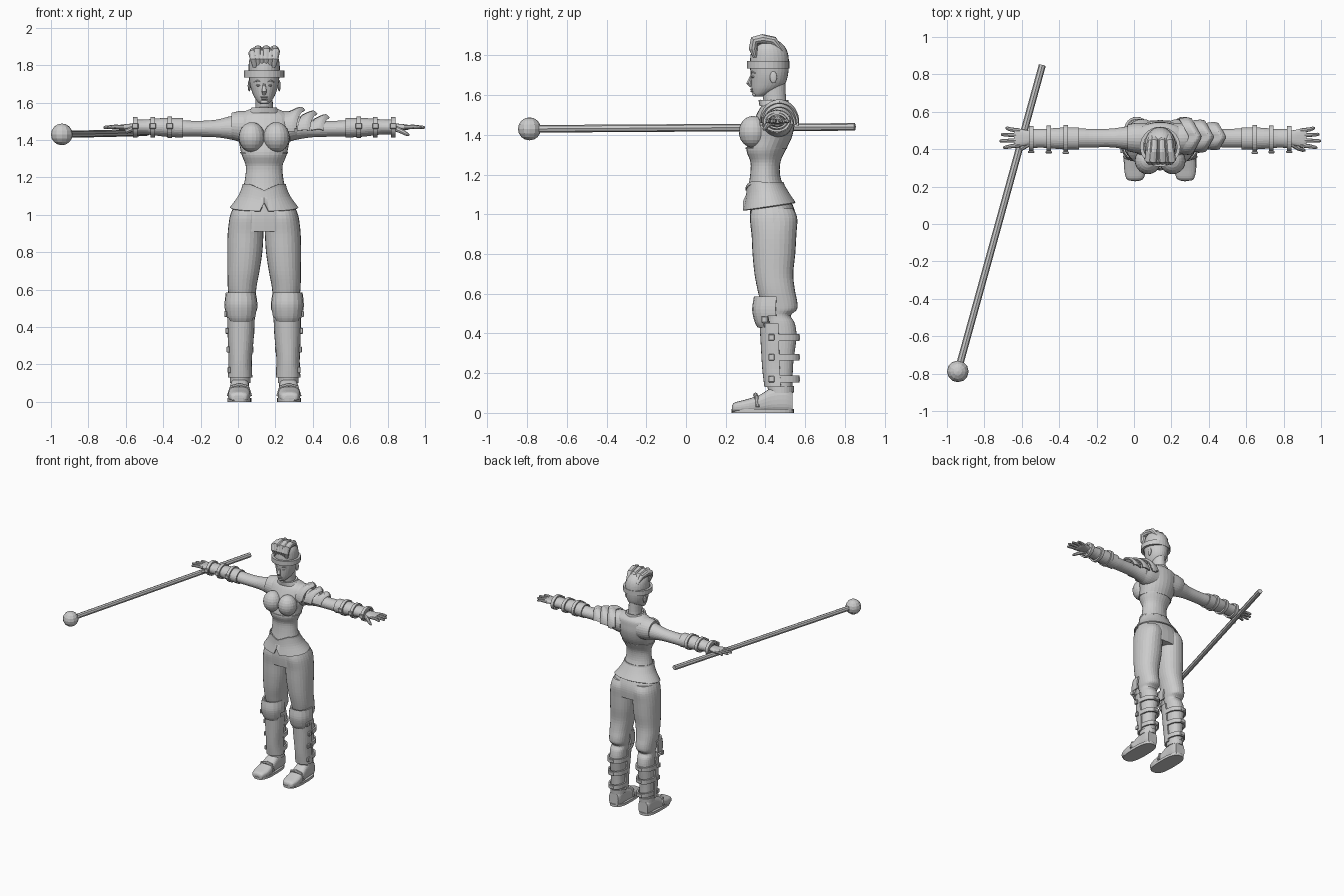
import bpy, bmesh, math
from mathutils import Vector, Matrix

cube = bpy.data.objects.get("Cube")
if cube:
    bpy.data.objects.remove(cube, do_unlink=True)

CENTRE = 0.14          # the figure stands beside the origin, balanced by the staff
parts = []
grey = bpy.data.materials.new("plain grey")
grey.use_nodes = True
grey.diffuse_color = (0.6, 0.6, 0.6, 1)
grey.node_tree.nodes["Principled BSDF"].inputs["Base Color"].default_value = grey.diffuse_color


def finish(name, bm, side=1):
    """Mirror to the given side, shift to the figure's centre and make an object."""
    for v in bm.verts:
        v.co.x = v.co.x * side + CENTRE
    bmesh.ops.recalc_face_normals(bm, faces=bm.faces)
    mesh = bpy.data.meshes.new(name)
    bm.to_mesh(mesh)
    bm.free()
    mesh.materials.append(grey)
    obj = bpy.data.objects.new(name, mesh)
    bpy.context.collection.objects.link(obj)
    parts.append(obj)
    return obj


def skin(name, rings, side=1, cap=True, warp=None, keep=None, thick=0):
    """Bridge rings of points; optionally bend, trim and thicken the result."""
    bm = bmesh.new()
    rows = [[bm.verts.new(p) for p in ring] for ring in rings]
    n = len(rows[0])
    for low, high in zip(rows, rows[1:]):
        for i in range(n):
            j = (i + 1) % n
            bm.faces.new((low[i], low[j], high[j], high[i]))
    if cap:
        bm.faces.new(rows[0][::-1])
        bm.faces.new(rows[-1])
    if warp:
        for v in bm.verts:
            warp(v.co)
    if keep:
        doomed = [v for v in bm.verts if not keep(v.co)]
        bmesh.ops.delete(bm, geom=doomed, context='VERTS')
    if thick:
        bmesh.ops.recalc_face_normals(bm, faces=bm.faces)
        bmesh.ops.solidify(bm, geom=bm.faces[:], thickness=thick)
    return finish(name, bm, side)


def blend(a, b, c, d, t):
    """Smooth curve value between b and c."""
    return b + 0.5 * t * (c - a + t * (2*a - 5*b + 4*c - d + t * (3*(b - c) + d - a)))


def loft(name, axis, rows, side=1, n=28, steps=4, power=2, **options):
    """Sections along an axis: (position, low and high extents on the two other axes)."""
    dense = []
    for i in range(len(rows) - 1):
        quad = [rows[max(0, min(len(rows) - 1, i + k))] for k in (-1, 0, 1, 2)]
        for s in range(steps):
            dense.append([blend(*vals, s / steps) for vals in zip(*quad)])
    dense.append(rows[-1])
    rings = []
    for t, a0, a1, b0, b1 in dense:
        ring = []
        for i in range(n):
            ang = math.tau * (i + 0.5 * (n % 4 == 2)) / n
            c, s = math.cos(ang), math.sin(ang)
            u = (a0 + a1) / 2 + (a1 - a0) / 2 * math.copysign(abs(c) ** (2 / power), c)
            v = (b0 + b1) / 2 + (b1 - b0) / 2 * math.copysign(abs(s) ** (2 / power), s)
            ring.append({"x": (t, u, v), "y": (u, t, v), "z": (u, v, t)}[axis])
        rings.append(ring)
    return skin(name, rings, side, **options)


def body(name, rows, **options):
    """Symmetric upright loft from (height, half width, front, back)."""
    return loft(name, "z", [(z, -w, w, f, b) for z, w, f, b in rows], **options)


def tube(name, points, radii, side=1, n=10):
    pts = [Vector(p) for p in points]
    whole = (pts[-1] - pts[0]).normalized()
    ref = Vector((0, 0, 1)) if abs(whole.x) > 0.7 else Vector((1, 0, 0))
    rings = []
    for i, (p, r) in enumerate(zip(pts, radii)):
        tan = (pts[min(i + 1, len(pts) - 1)] - pts[max(i - 1, 0)]).normalized()
        u = tan.cross(ref).normalized()
        v = tan.cross(u)
        rings.append([p + r * (u * math.cos(math.tau * k / n) + v * math.sin(math.tau * k / n))
                      for k in range(n)])
    return skin(name, rings, side)


def blob(name, centre, radii, side=1, seg=20):
    bm = bmesh.new()
    bmesh.ops.create_uvsphere(bm, u_segments=seg, v_segments=seg // 2 + 2, radius=1,
                              matrix=Matrix.Translation(centre) @ Matrix.Diagonal((*radii, 1)))
    return finish(name, bm, side)


def box(name, centre, size, side=1):
    bm = bmesh.new()
    bmesh.ops.create_cube(bm, size=1,
                          matrix=Matrix.Translation(centre) @ Matrix.Diagonal((*size, 1)))
    bmesh.ops.bevel(bm, geom=bm.edges[:], offset=0.003, segments=1, affect='EDGES')
    return finish(name, bm, side)


# Torso, hips and neck
body("torso", [(1.12, .118, .31, .50), (1.19, .103, .322, .475), (1.26, .098, .325, .475),
               (1.32, .12, .305, .50), (1.38, .133, .315, .53), (1.44, .148, .33, .545),
               (1.49, .155, .35, .545), (1.53, .145, .37, .54), (1.555, .10, .39, .52),
               (1.57, .06, .40, .50)])
body("hips", [(1.12, .12, .33, .50), (1.04, .165, .325, .54), (.98, .186, .322, .555),
              (.91, .192, .328, .552)], power=2.3)
body("neck", [(1.52, .06, .40, .52), (1.57, .047, .39, .505), (1.66, .046, .38, .50)])
body("collar", [(1.545, .088, .37, .52), (1.575, .066, .365, .515)], cap=False, thick=.012, steps=1)


# Flared tunic skirt with a notch, and its pointed waist seam
def notch(co):
    low = (1.15 - co.z) / 0.11
    co.z += low * (co.y - 0.42) * 0.15
    if co.y < 0.35:
        co.z -= 0.03 * (1 - low) * max(0, 1 - abs(co.x) / 0.08)
        if abs(co.x) < 0.012 and low > 0.4:
            co.z += 0.045 * low


skirt_rows = [(1.155, .116, .305, .492), (1.10, .14, .30, .52), (1.04, .183, .287, .552)]
body("tunic_skirt", skirt_rows, n=48, cap=False, warp=notch, thick=.008)
body("waist_seam", [(1.15, .119, .30, .495), (1.163, .116, .30, .492)], n=48, steps=1,
     cap=False, warp=notch, thick=.008)
body("chest_seam", [(1.328, .127, .30, .508), (1.336, .129, .30, .511)], steps=1, cap=False,
     thick=.006)

# Head, face and headband
body("head", [(1.593, .02, .348, .385), (1.605, .035, .338, .42), (1.63, .053, .331, .47),
              (1.66, .066, .328, .50), (1.70, .077, .326, .513), (1.75, .082, .322, .518),
              (1.80, .083, .325, .515), (1.84, .075, .335, .50), (1.87, .052, .36, .47),
              (1.88, .02, .39, .44)])
body("headband", [(1.735, .108, .306, .52), (1.772, .108, .306, .52)], steps=1, cap=False,
     thick=.018)
tube("nose", [(0, .338, 1.715), (0, .327, 1.685), (0, .318, 1.66), (0, .33, 1.644)],
     [.007, .009, .014, .009])
blob("upper_lip", (0, .331, 1.629), (.021, .008, .005))
blob("lower_lip", (0, .332, 1.62), (.018, .008, .006))
blob("chin", (0, .348, 1.604), (.022, .015, .012))
for i in range(6):
    x = -.055 + .022 * i
    rise = .012 * (i % 2)
    tube(f"hair_lock_{i + 1}",
         [(x * .9, .35, 1.79), (x, .338, 1.835), (x * 1.1, .345, 1.862 + rise),
          (x, .385, 1.871 + rise), (x * .9, .44, 1.862 + rise), (x * .8, .485, 1.82)],
         [.012, .022, .024, .024, .022, .01])

for side, label in ((1, "left_"), (-1, "right_")):
    # Facial and chest pairs
    blob(label + "eye", (.03, .339, 1.692), (.013, .009, .006), side)
    tube(label + "eyebrow", [(.012, .331, 1.709), (.035, .334, 1.717), (.055, .348, 1.71)],
         [.004, .005, .003], side, 6)
    blob(label + "ear", (.08, .44, 1.69), (.008, .018, .03), side)
    blob(label + "breast", (.066, .338, 1.415), (.07, .072, .08), side)

    # Arm and vest armhole
    loft(label + "armhole", "x", [(.07, .375, .54, 1.385, 1.555), (.13, .38, .54, 1.39, 1.555),
                                  (.176, .39, .53, 1.405, 1.545)], side)
    loft(label + "arm", "x", [(.12, .39, .53, 1.39, 1.54), (.19, .40, .52, 1.405, 1.525),
                              (.26, .41, .51, 1.415, 1.508), (.36, .41, .508, 1.418, 1.502),
                              (.46, .41, .51, 1.42, 1.505), (.70, .42, .50, 1.445, 1.495)], side)
    loft(label + "bracer", "x", [(.435, .397, .517, 1.413, 1.517), (.53, .40, .515, 1.418, 1.518),
                                 (.63, .408, .508, 1.43, 1.51), (.70, .405, .51, 1.43, 1.51)],
         side, cap=False, thick=.01)
    for k, (x, grow) in enumerate(((.505, .012), (.595, .009), (.69, .008))):
        loft(f"{label}bracer_strap_{k + 1}", "x",
             [(x + e, .398 - grow, .517 + grow, 1.422 - grow, 1.515 + grow) for e in (-.012, .012)],
             side, steps=1, cap=False, thick=.012)
        box(f"{label}bracer_buckle_{k + 1}", (x, .393 - grow, 1.475), (.034, .012, .03), side)

    # Hand
    loft(label + "palm", "x", [(.68, .43, .495, 1.45, 1.488), (.72, .42, .503, 1.453, 1.487),
                               (.765, .413, .51, 1.454, 1.482), (.782, .42, .505, 1.46, 1.478)],
         side, power=2.5)
    for k, (y, tip) in enumerate(((.422, .84), (.448, .86), (.474, .852), (.499, .828))):
        fan = y + (y - .46) * .35
        tube(f"{label}finger_{k + 1}", [(.75, y, 1.469), (.80, (y + fan) / 2, 1.471),
                                        (tip - .008, fan, 1.467), (tip, fan, 1.467)],
             [.012, .011, .009, .004], side, 8)
    tube(label + "thumb", [(.70, .43, 1.462), (.74, .405, 1.445), (.765, .395, 1.43),
                           (.775, .392, 1.425)], [.015, .013, .01, .005], side, 8)

    # Trouser leg
    loft(label + "trouser_leg", "z",
         [(1.03, .01, .168, .33, .54), (.98, .004, .185, .322, .56), (.90, .004, .195, .33, .556),
          (.80, .01, .197, .335, .55), (.70, .025, .196, .345, .54), (.62, .04, .195, .36, .548),
          (.56, .046, .19, .375, .56), (.52, .05, .186, .39, .558), (.49, .056, .18, .405, .528),
          (.45, .06, .182, .405, .548), (.38, .063, .182, .405, .556), (.25, .075, .18, .415, .54),
          (.13, .08, .175, .43, .535), (.06, .08, .175, .43, .53)], side, power=2.2)

    # Knee guard and shin guard, open at the back
    loft(label + "knee_guard", "z", [(.585, .045, .205, .342, .57), (.52, .036, .212, .333, .57),
                                     (.46, .043, .205, .345, .57), (.43, .055, .192, .36, .56)],
         side, n=20, power=2.4, cap=False, thick=.012,
         keep=lambda co: co.y < .40 + min(co.z - .42, .09) * .9)
    loft(label + "shin_guard", "z", [(.45, .05, .196, .37, .56), (.35, .055, .195, .376, .56),
                                     (.22, .066, .19, .384, .56), (.13, .063, .194, .395, .56)],
         side, n=32, power=2.3, cap=False, thick=.01, keep=lambda co: co.y < .48)
    box(label + "knee_buckle", (.206, .395, .47), (.014, .03, .032), side)
    for k, z in enumerate((.38, .28, .17)):
        x = .199 - .012 * k / 2
        loft(f"{label}shin_strap_{k + 1}", "z",
             [(z + e, .052 + .006 * k, x, .36, .572) for e in (-.017, .017)], side, steps=1,
             cap=False, thick=.012, power=2.3, keep=lambda co: co.y > .44)
        box(f"{label}shin_buckle_{k + 1}", (x, .43, z), (.016, .03, .032), side)
        box(f"{label}strap_tab_{k + 1}", (.125, .565, z), (.04, .016, .024), side)

    # Boot
    loft(label + "boot", "y", [(.232, .11, .165, .005, .035), (.245, .088, .182, .003, .052),
                               (.30, .074, .193, 0, .067), (.37, .078, .188, 0, .09),
                               (.43, .08, .182, 0, .125), (.50, .08, .18, 0, .135),
                               (.535, .09, .172, 0, .11)], side, power=2.8)
    loft(label + "sole", "z", [(0, .069, .196, .23, .543), (.02, .069, .196, .228, .543)],
         side, steps=1, power=2.8)
    loft(label + "boot_cuff", "z", [(.10, .074, .184, .415, .542), (.135, .074, .184, .41, .545)],
         side, steps=1, cap=False, thick=.01)
    tube(label + "instep_band", [(.074, .36, .03), (.09, .355, .08), (.132, .35, .09),
                                 (.174, .355, .08), (.19, .36, .03)],
         [.01, .011, .012, .011, .01], side, 8)


# Layered, pointed shoulder guard on the left only
def chevron(co):
    co.x -= abs(co.y - .465) * 0.55


for k in range(3):
    x, drop, slim = .155 + .065 * k, .02 * k, .012 * k
    loft(f"shoulder_plate_{k + 1}", "x",
         [(x, .375 + slim, .565 - slim, 1.36, 1.56 - drop),
          (x + .045, .37 + slim, .57 - slim, 1.35, 1.578 - drop),
          (x + .068, .375 + slim, .565 - slim, 1.36, 1.56 - drop)],
         n=40, cap=False, thick=.01, warp=chevron, keep=lambda co: co.z > 1.445)

# Staff with a round head, lying across the right palm
head = Vector((-.942 - CENTRE, -.788, 1.43))
foot = Vector((-.49 - CENTRE, .85, 1.44))
tube("staff_shaft", [head, foot], [.019, .019], n=8)
blob("staff_ball", head, (.058, .058, .058), seg=12)

# Smooth shading that keeps edges crisp
for obj in bpy.context.view_layer.objects:
    obj.select_set(obj in parts)
bpy.context.view_layer.objects.active = parts[0]
bpy.ops.object.shade_smooth_by_angle(angle=math.radians(35))
parts[-1].data.shade_flat()
